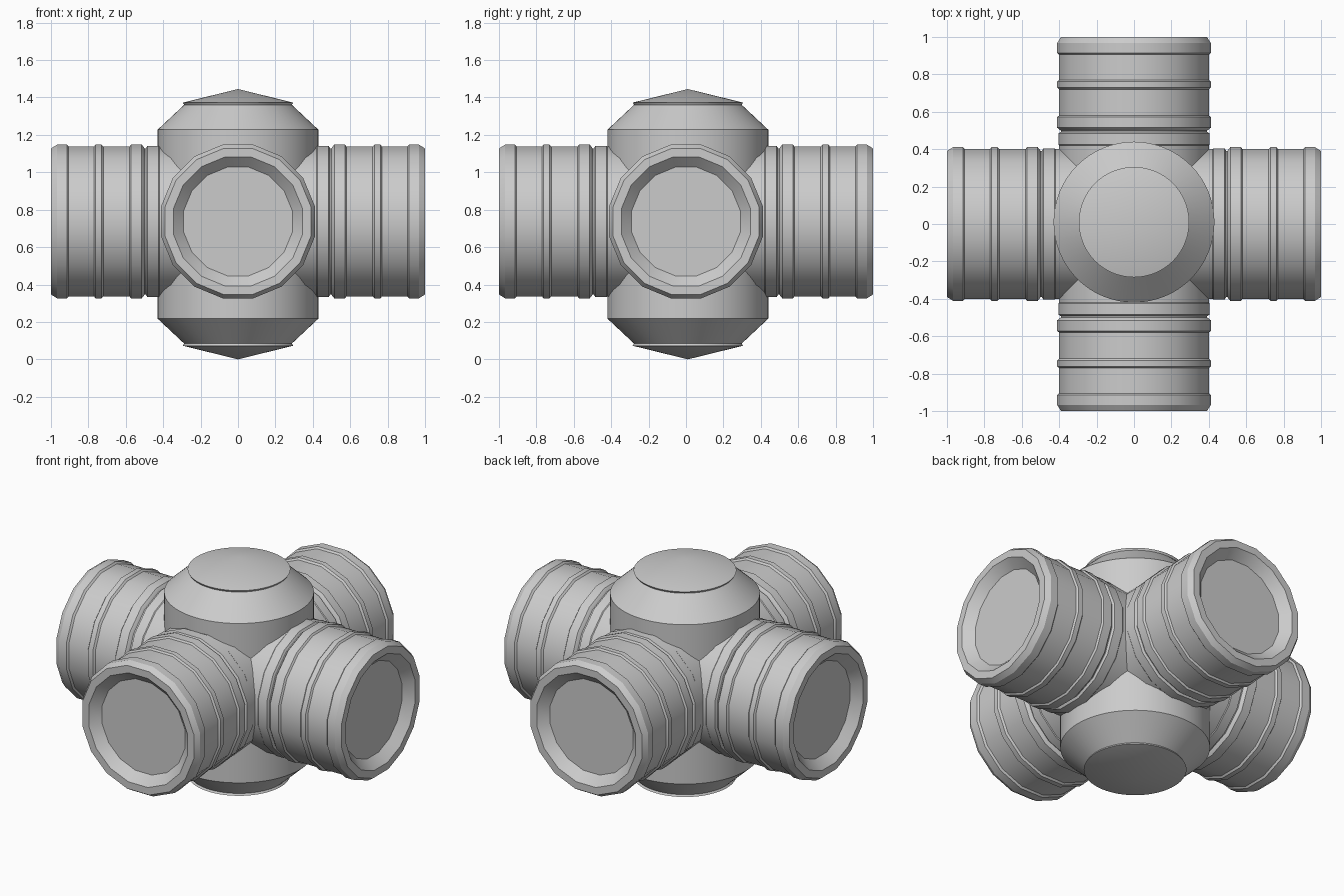
import bpy, bmesh, math
from mathutils import Matrix

cube = bpy.data.objects.get("Cube")
if cube:
    bpy.data.objects.remove(cube)

grey = bpy.data.materials.new("light grey metal")
grey.use_nodes = True
COLOUR = (0.6, 0.6, 0.6, 1)
grey.diffuse_color = COLOUR
grey.node_tree.nodes["Principled BSDF"].inputs["Base Color"].default_value = COLOUR


def lathe(name, profile, sides, matrix, turn=0.0):
    """Revolve (radius, height) points around local z; zero radius closes to a point."""
    bm = bmesh.new()
    rings = []
    for r, h in profile:
        if r == 0:
            rings.append([bm.verts.new((0, 0, h))] * sides)
            continue
        angles = [2 * math.pi * (i + turn) / sides for i in range(sides)]
        rings.append([bm.verts.new((r * math.cos(a), r * math.sin(a), h)) for a in angles])
    for low, high in zip(rings, rings[1:]):
        for i in range(sides):
            j = (i + 1) % sides
            corners = dict.fromkeys((low[i], low[j], high[j], high[i]))
            bm.faces.new(list(corners))
    bmesh.ops.recalc_face_normals(bm, faces=bm.faces)
    mesh = bpy.data.meshes.new(name)
    bm.to_mesh(mesh)
    bm.free()
    mesh.materials.append(grey)
    obj = bpy.data.objects.new(name, mesh)
    bpy.context.collection.objects.link(obj)
    obj.matrix_world = matrix
    bpy.ops.object.select_all(action='DESELECT')
    obj.select_set(True)
    bpy.context.view_layer.objects.active = obj
    bpy.ops.object.shade_smooth_by_angle(angle=math.radians(28))
    return obj


# Central hub: drum, sloped shoulders and shallow pointed caps, mirrored top to bottom
HALF = 0.7225
upper = [(0.43, 0.505), (0.288, 0.638), (0.295, 0.65), (0, HALF)]
lower = [(r, -h) for r, h in reversed(upper)]
lathe("hub", lower + upper, 64, Matrix.Translation((0, 0.01, HALF)))

# Docking arm: ribbed tube with a recessed hatch at the end
TUBE, RIB, NECK = 0.408, 0.419, 0.398
arm = [(0, 0), (TUBE, 0), (TUBE, 0.42), (0.412, 0.425), (0.412, 0.485), (NECK, 0.493), (NECK, 0.5)]
for start, end in ((0.505, 0.58), (0.72, 0.77), (0.905, 0.975)):
    arm += [(TUBE, start), (RIB, start + 0.01), (RIB, end - 0.008)]
    if end < 0.9:
        arm.append((TUBE, end))
arm += [(0.398, 1.0), (0.352, 1.0), (0.296, 0.945), (0, 0.945)]

for i, side in enumerate(("left", "back", "right", "front")):
    place = (Matrix.Translation((0, 0, 0.737))
             @ Matrix.Rotation(i * math.pi / 2, 4, 'Z')
             @ Matrix.Rotation(math.pi / 2, 4, 'Y'))
    lathe(side + "_docking_arm", arm, 16, place, turn=0.5)
